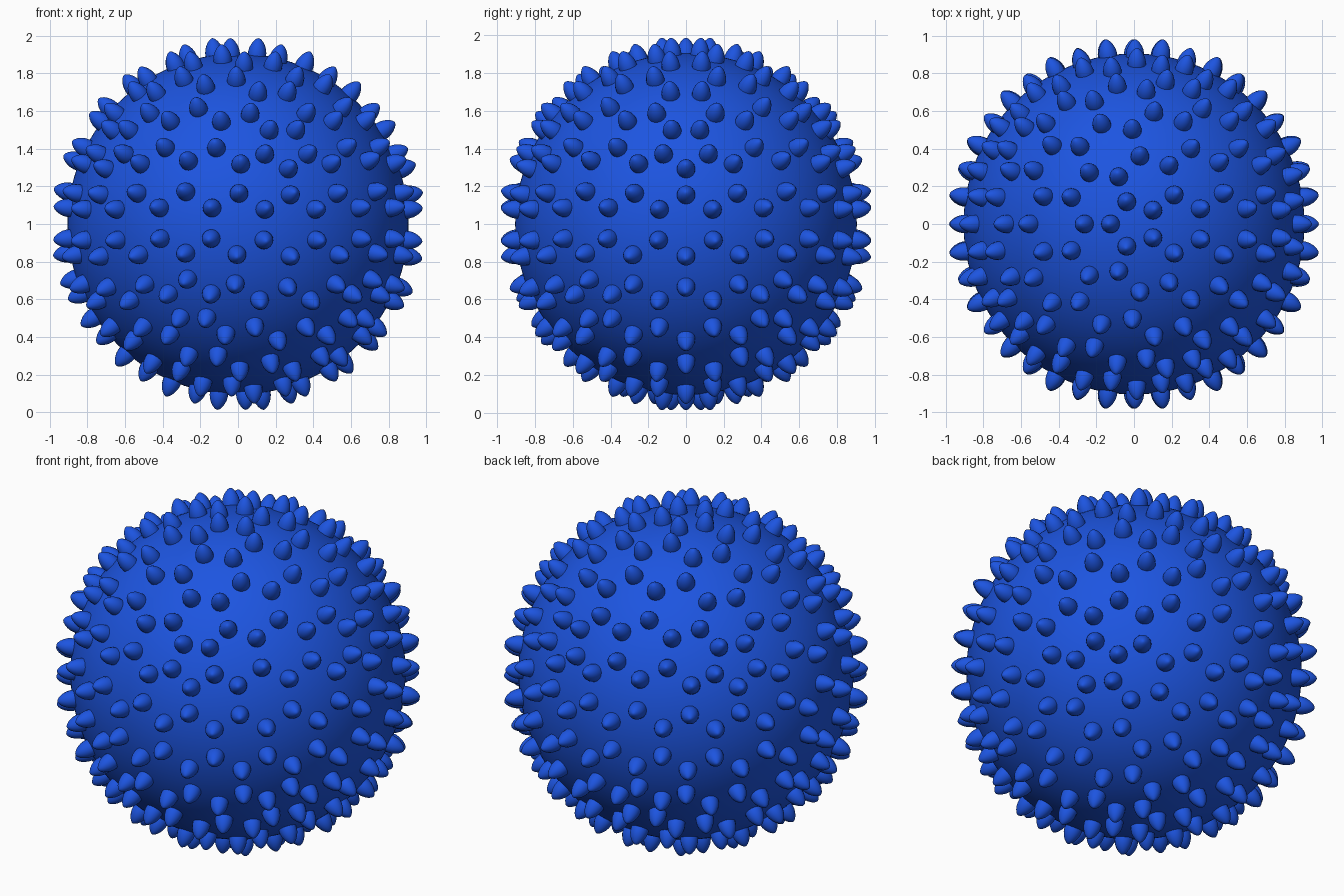
import bpy, bmesh, math
from mathutils import Vector

if "Cube" in bpy.data.objects:
    bpy.data.objects.remove(bpy.data.objects["Cube"])

R = 0.905          # ball radius
CENTRE = Vector((0, 0, 1))
# spike profile: (distance from ball centre, radius)
PROFILE = [(0.875, 0.046), (0.90, 0.049), (0.92, 0.0485), (0.94, 0.045),
           (0.96, 0.037), (0.977, 0.0265), (0.989, 0.015), (0.994, 0.007)]
TIP = 0.996
SIDES = 16

blue = bpy.data.materials.new("blue_rubber")
blue.diffuse_color = (0.012, 0.09, 0.75, 1)
blue.use_nodes = True
blue.node_tree.nodes["Principled BSDF"].inputs["Base Color"].default_value = blue.diffuse_color


def finish(bm, name):
    bmesh.ops.recalc_face_normals(bm, faces=bm.faces)
    me = bpy.data.meshes.new(name)
    bm.to_mesh(me)
    bm.free()
    me.materials.append(blue)
    for p in me.polygons:
        p.use_smooth = True
    ob = bpy.data.objects.new(name, me)
    ob.location = CENTRE
    bpy.context.collection.objects.link(ob)


def add_spike(bm, axis):
    side = axis.orthogonal().normalized()
    other = axis.cross(side)
    rings = []
    for h, r in PROFILE:
        ring = []
        for i in range(SIDES):
            a = 2 * math.pi * i / SIDES
            ring.append(bm.verts.new(axis * h + (side * math.cos(a) + other * math.sin(a)) * r))
        rings.append(ring)
    tip = bm.verts.new(axis * TIP)
    for lo, hi in zip(rings, rings[1:]):
        for i in range(SIDES):
            j = (i + 1) % SIDES
            bm.faces.new((lo[i], lo[j], hi[j], hi[i]))
    for i in range(SIDES):
        bm.faces.new((rings[-1][i], rings[-1][(i + 1) % SIDES], tip))


# ball
bm = bmesh.new()
bmesh.ops.create_icosphere(bm, subdivisions=6, radius=R)
finish(bm, "ball")

# spikes: one on each face centre of a 320-sided icosphere
guide = bmesh.new()
bmesh.ops.create_icosphere(guide, subdivisions=3, radius=1)
axes = [f.calc_center_median().normalized() for f in guide.faces]
guide.free()
bm = bmesh.new()
for axis in axes:
    add_spike(bm, axis)
finish(bm, "spikes")
